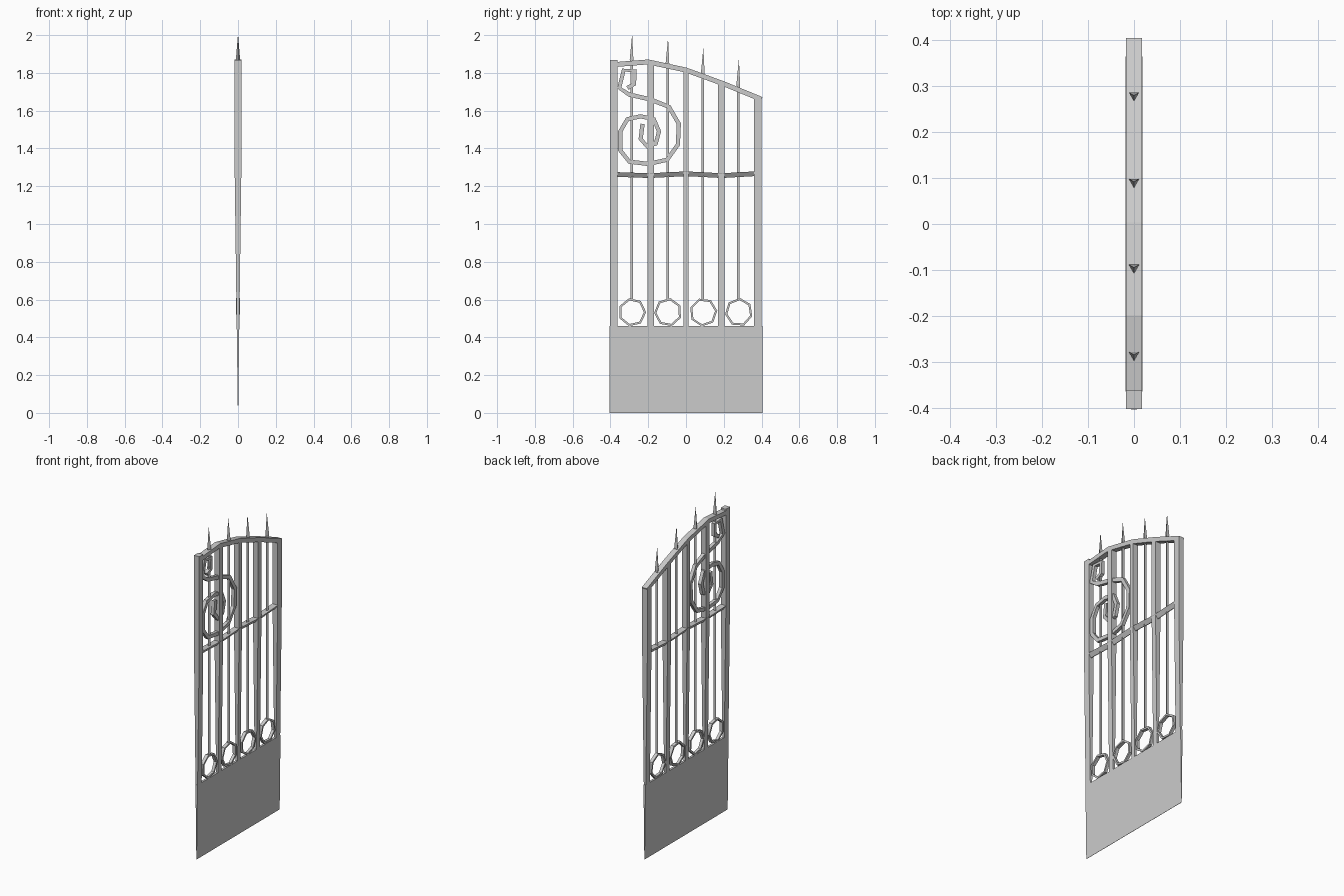
import bpy, bmesh, math
from mathutils import Vector

old = bpy.data.objects.get("Cube")
if old:
    bpy.data.objects.remove(old, do_unlink=True)

iron = bpy.data.materials.new("grey_iron")
iron.use_nodes = True
GREY = (0.6, 0.6, 0.6, 1)
iron.diffuse_color = GREY
iron.node_tree.nodes["Principled BSDF"].inputs["Base Color"].default_value = GREY


def finish(name, bm):
    bmesh.ops.recalc_face_normals(bm, faces=bm.faces)
    mesh = bpy.data.meshes.new(name)
    bm.to_mesh(mesh)
    bm.free()
    mesh.materials.append(iron)
    ob = bpy.data.objects.new(name, mesh)
    bpy.context.collection.objects.link(ob)


def depth(z):
    """Half thickness: the gate tapers to a knife edge at the ground."""
    return 0.0008 + 0.0165 * min(z / 1.25, 1)


def loft(name, rings, closed=False):
    bm = bmesh.new()
    loops = [[bm.verts.new(p) for p in ring] for ring in rings]
    n = len(loops[0])
    pairs = list(zip(loops, loops[1:]))
    if closed:
        pairs.append((loops[-1], loops[0]))
    for a, b in pairs:
        for i in range(n):
            j = (i + 1) % n
            bm.faces.new((a[i], a[j], b[j], b[i]))
    if not closed:
        bm.faces.new(loops[0])
        bm.faces.new(loops[-1])
    finish(name, bm)


def ribbon(name, path, width, closed=False, scale=1, keel=1):
    """Flat bar along a (y, z) path; keel narrows its right-hand edge."""
    pts = [Vector(p) for p in path]
    n = len(pts)
    rings = []
    for i, p in enumerate(pts):
        before = pts[i - 1] if closed or i else p
        after = pts[(i + 1) % n] if closed or i < n - 1 else p
        t = (after - before).normalized()
        side = Vector((-t.y, t.x)) * width / 2
        a, b = p + side, p - side
        d = depth(p.y) * scale
        rings.append([(-d, a.x, a.y), (d, a.x, a.y),
                      (d * keel, b.x, b.y), (-d * keel, b.x, b.y)])
    loft(name, rings, closed)


RAIL = 1.25
BASE = 0.46

# Solid lower panel
ribbon("lower_panel", [(0, 0), (0, BASE)], 0.808)

# Outer posts and inner flat bars
for name, y, top, width in (
        ("hinge_post", -0.383, 1.868, 0.04), ("latch_post", 0.381, 1.665, 0.04),
        ("inner_bar_a", -0.187, 1.86, 0.033), ("inner_bar_b", 0, 1.81, 0.028),
        ("inner_bar_c", 0.187, 1.74, 0.033)):
    ribbon(name, [(y, BASE), (y, RAIL), (y, top)], width)

# Arched top rail and middle rail
ribbon("top_rail", [(-0.365, 1.845), (-0.2, 1.858), (0, 1.815),
                    (0.2, 1.742), (0.4, 1.66)], 0.026)
ribbon("middle_rail", [(-0.365, 1.262), (-0.19, 1.256), (0, 1.266),
                       (0.19, 1.256), (0.365, 1.266)], 0.025, scale=1.1, keel=0.1)

# Spears standing on faceted rings
for k, (y, tip) in enumerate(((-0.285, 2.0), (-0.095, 1.98), (0.092, 1.93), (0.28, 1.87))):
    stations = ((0.6, 0.009), (tip - 0.15, 0.009), (tip - 0.13, 0.013), (tip, 0.0005))
    rings = [[(r * math.cos(a), y + r * math.sin(a), z)
              for a in (math.radians(30 + 120 * i) for i in range(3))]
             for z, r in stations]
    loft(f"spear_{k + 1}", rings)
    path = []
    for i in range(7):
        a = math.tau * i / 7 + 0.5 * k
        path.append((y + 0.068 * math.cos(a), 0.533 + 0.07 * math.sin(a)))
    ribbon(f"ring_{k + 1}", path, 0.012, closed=True, scale=1.2)

# Scrollwork: hook at the top running into a spiral
scroll = [(-0.31, 1.72), (-0.275, 1.74), (-0.27, 1.81), (-0.33, 1.815),
          (-0.353, 1.72), (-0.3, 1.685), (-0.19, 1.66), (-0.09, 1.62),
          (-0.038, 1.53), (-0.043, 1.42), (-0.1, 1.34), (-0.2, 1.318),
          (-0.3, 1.33), (-0.348, 1.39), (-0.348, 1.49), (-0.31, 1.555),
          (-0.24, 1.57), (-0.17, 1.555), (-0.143, 1.49), (-0.16, 1.425),
          (-0.205, 1.41), (-0.24, 1.45), (-0.23, 1.53)]
ribbon("scroll", scroll, 0.023, scale=0.6)
